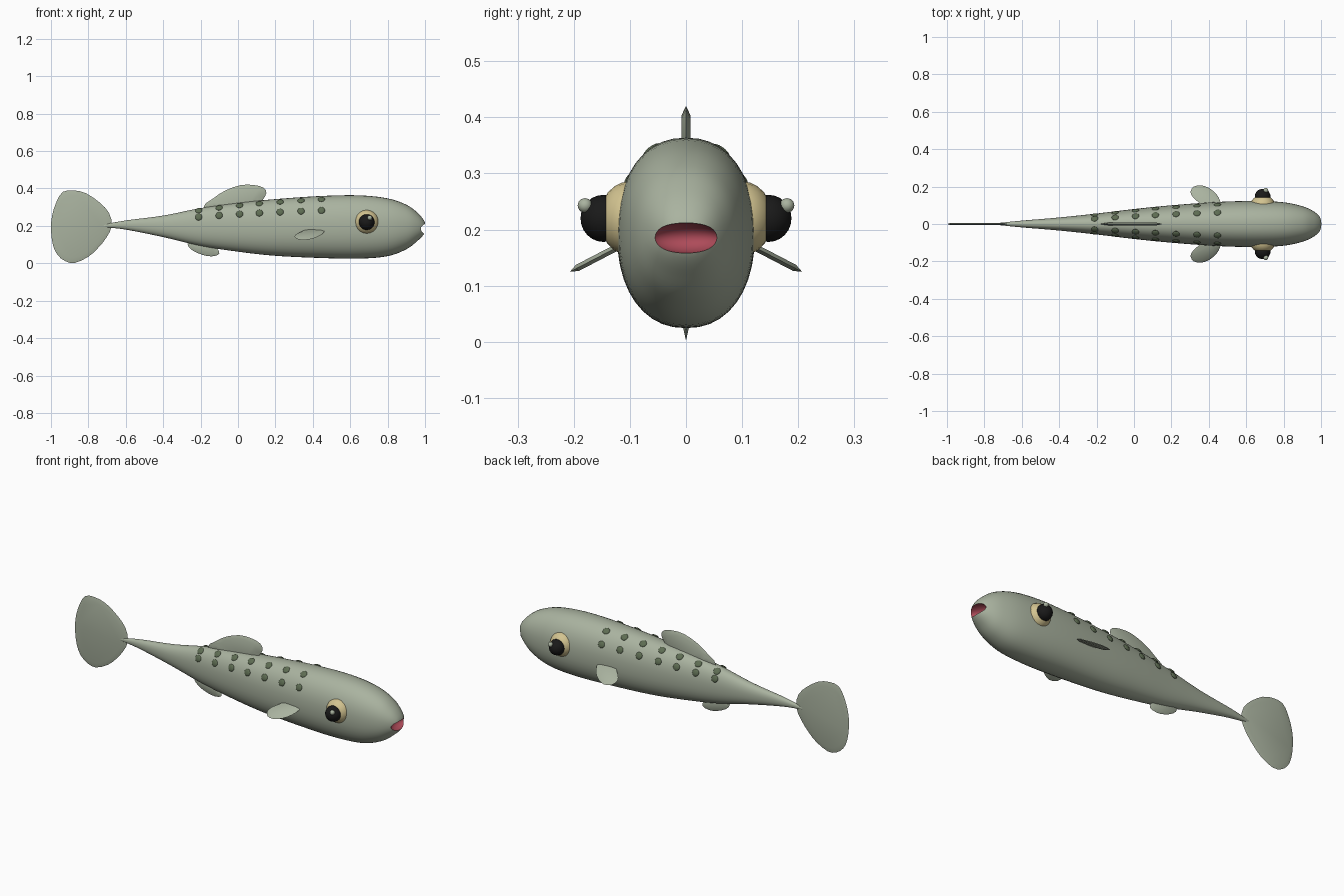
import bpy, bmesh, math
from mathutils import Vector, Matrix

cube = bpy.data.objects.get("Cube")
if cube:
    bpy.data.objects.remove(cube, do_unlink=True)


def material(name, rgb):
    m = bpy.data.materials.new(name)
    m.use_nodes = True
    m.diffuse_color = (*rgb, 1)
    bsdf = m.node_tree.nodes["Principled BSDF"]
    bsdf.inputs["Base Color"].default_value = (*rgb, 1)
    bsdf.inputs["Roughness"].default_value = 0.7
    return m


SKIN = material("sage skin", (0.40, 0.45, 0.35))
SPOT = material("dark green spots", (0.11, 0.15, 0.085))
GOLD = material("pale gold eye", (0.65, 0.55, 0.28))
BLACK = material("black pupil", (0.01, 0.01, 0.01))
PINK = material("pink mouth", (0.42, 0.07, 0.10))


def finish(name, bm, mats, angle=40):
    bmesh.ops.recalc_face_normals(bm, faces=bm.faces)
    mesh = bpy.data.meshes.new(name)
    bm.to_mesh(mesh)
    bm.free()
    for m in mats:
        mesh.materials.append(m)
    ob = bpy.data.objects.new(name, mesh)
    bpy.context.collection.objects.link(ob)
    smooth(ob, angle)
    return ob


def smooth(ob, angle):
    bpy.ops.object.select_all(action="DESELECT")
    ob.select_set(True)
    bpy.context.view_layer.objects.active = ob
    bpy.ops.object.shade_smooth_by_angle(angle=math.radians(angle))


def ellipsoid(bm, centre, radii, rot=Matrix(), seg=24, rings=12):
    mat = Matrix.Translation(centre) @ rot @ Matrix.Diagonal((*radii, 1))
    bmesh.ops.create_uvsphere(bm, u_segments=seg, v_segments=rings, radius=1, matrix=mat)


# Body stations: x, bottom, top, half width
STATIONS = [Vector(s) for s in (
    (-.72, .193, .207, .006), (-.6, .18, .229, .018), (-.4, .14, .255, .035),
    (-.2, .093, .295, .056), (0, .062, .323, .08), (.2, .04, .343, .10),
    (.45, .028, .36, .118), (.65, .025, .363, .123), (.8, .038, .347, .116),
    (.9, .075, .313, .095), (.96, .12, .27, .068), (.995, .157, .228, .037),
    (1.005, .19, .195, .003))]


def section(u):
    """Smoothly interpolated station at a fractional index."""
    last = len(STATIONS) - 1
    i = min(int(u), last - 1)
    t = u - i
    a, b, c, d = (STATIONS[max(0, min(last, k))] for k in range(i - 1, i + 3))
    return b + (c - a) * (t / 2) + (a * 2 - b * 5 + c * 4 - d) * (t * t / 2) \
        + (b * 3 - a - c * 3 + d) * (t ** 3 / 2)


def surface(u, angle):
    x, low, high, half = section(u)
    c, s = math.cos(angle), math.sin(angle)
    y = math.copysign(abs(c) ** 0.9, c) * half
    z = math.copysign(abs(s) ** 0.9, s) * (high - low) / 2
    return Vector((x, y, (low + high) / 2 + z))


# Body loft
bm = bmesh.new()
SIDES, STEPS = 40, 5
rings = []
for k in range((len(STATIONS) - 1) * STEPS + 1):
    rings.append([bm.verts.new(surface(k / STEPS, math.tau * j / SIDES)) for j in range(SIDES)])
for r, q in zip(rings, rings[1:]):
    for j in range(SIDES):
        n = (j + 1) % SIDES
        bm.faces.new((r[j], r[n], q[n], q[j]))
bm.faces.new(rings[0])
bm.faces.new(rings[-1])
body = finish("body", bm, [SKIN, PINK])

# Mouth hollow, cut from the nose
bm = bmesh.new()
ellipsoid(bm, (1.0, 0, .185), (.043, .065, .027), seg=32, rings=16)
for f in bm.faces:
    f.material_index = 1
cutter = finish("mouth_cutter", bm, [SKIN, PINK])
cutter.hide_render = True
mod = body.modifiers.new("mouth", "BOOLEAN")
mod.operation = "DIFFERENCE"
mod.solver = "EXACT"
mod.object = cutter
bpy.context.view_layer.objects.active = body
bpy.ops.object.modifier_apply(modifier=mod.name)
bpy.data.objects.remove(cutter, do_unlink=True)
smooth(body, 40)


# Fins: a flat outline with a thick middle and a thin rim
def fin(name, outline, place, thick, inset):
    bm = bmesh.new()
    pts = []
    n = len(outline)
    for i in range(n):
        a, b, c, d = (Vector(outline[(i + k) % n]) for k in (-1, 0, 1, 2))
        pts += [b, (b + c) * 0.5625 - (a + d) * 0.0625]
    mid = sum(pts, Vector((0, 0))) / len(pts)
    rim = [bm.verts.new(place(p.x, p.y, 0)) for p in pts]
    for side in (-1, 1):
        inner = [bm.verts.new(place(*p.lerp(mid, inset), side * thick)) for p in pts]
        for i in range(len(pts)):
            j = (i + 1) % len(pts)
            bm.faces.new((rim[i], rim[j], inner[j], inner[i]))
        bm.faces.new(inner)
    return finish(name, bm, [SKIN])


def upright(x, z, t):
    return Vector((x, t, z))


fin("tail_fin", [(-.675, .2), (-.69, .27), (-.74, .325), (-.81, .373), (-.877, .39),
                 (-.936, .382), (-.97, .33), (-.994, .256), (-1, .18), (-.99, .1),
                 (-.966, .046), (-.925, .012), (-.872, .002), (-.80, .035),
                 (-.75, .08), (-.705, .135)], upright, .006, .14)
fin("dorsal_fin", [(-.185, .295), (-.135, .345), (-.07, .388), (.01, .417), (.08, .419),
                   (.135, .405), (.152, .375), (.13, .335), (.1, .28), (-.03, .26)],
    upright, .008, .25)
fin("belly_fin", [(-.27, .105), (-.245, .07), (-.19, .045), (-.14, .037), (-.1, .05),
                  (-.115, .085), (-.15, .12), (-.22, .13)], upright, .005, .2)

for side, label in ((1, "left"), (-1, "right")):
    # Drooping side fins
    def drooping(x, y, t):
        return Vector((x, side * (y + t * .45), .17 - (y - .12) * .52 + t * .9))

    fin(label + "_side_fin", [(.455, .1), (.46, .125), (.44, .16), (.405, .19), (.36, .207),
                              (.32, .2), (.303, .175), (.31, .15), (.34, .12), (.37, .1)],
        drooping, .006, .25)

    # Eyes, with poles facing outward
    turn = Matrix.Rotation(math.pi / 2, 4, "X")
    for part, mat, centre, radii in (
            ("eyeball", GOLD, (.688, .1, .22), (.066, .066, .055)),
            ("pupil", BLACK, (.688, .147, .22), (.042, .042, .041)),
            ("eye_glint", SKIN, (.705, .18, .243), (.013, .013, .013))):
        bm = bmesh.new()
        ellipsoid(bm, (centre[0], side * centre[1], centre[2]), radii, turn, 20, 12)
        finish(label + "_" + part, bm, [mat])

    # Two rows of raised spots along the back
    bm = bmesh.new()
    for col in range(7):
        x = -.21 + col * .1093
        i = max(k for k, s in enumerate(STATIONS) if s.x <= x)
        u = i + (x - STATIONS[i].x) / (STATIONS[i + 1].x - STATIONS[i].x)
        for deg in (30, 61):
            a = math.radians(deg if side > 0 else 180 - deg)
            p = surface(u, a)
            along = surface(u + .05, a) - p
            around = surface(u, a + .05) - p
            normal = along.cross(around).normalized()
            if normal.y * side < 0:
                normal.negate()
            rot = normal.to_track_quat("Z", "Y").to_matrix().to_4x4()
            ellipsoid(bm, p, (.019, .019, .007), rot, 14, 8)
    finish(label + "_spots", bm, [SPOT])
